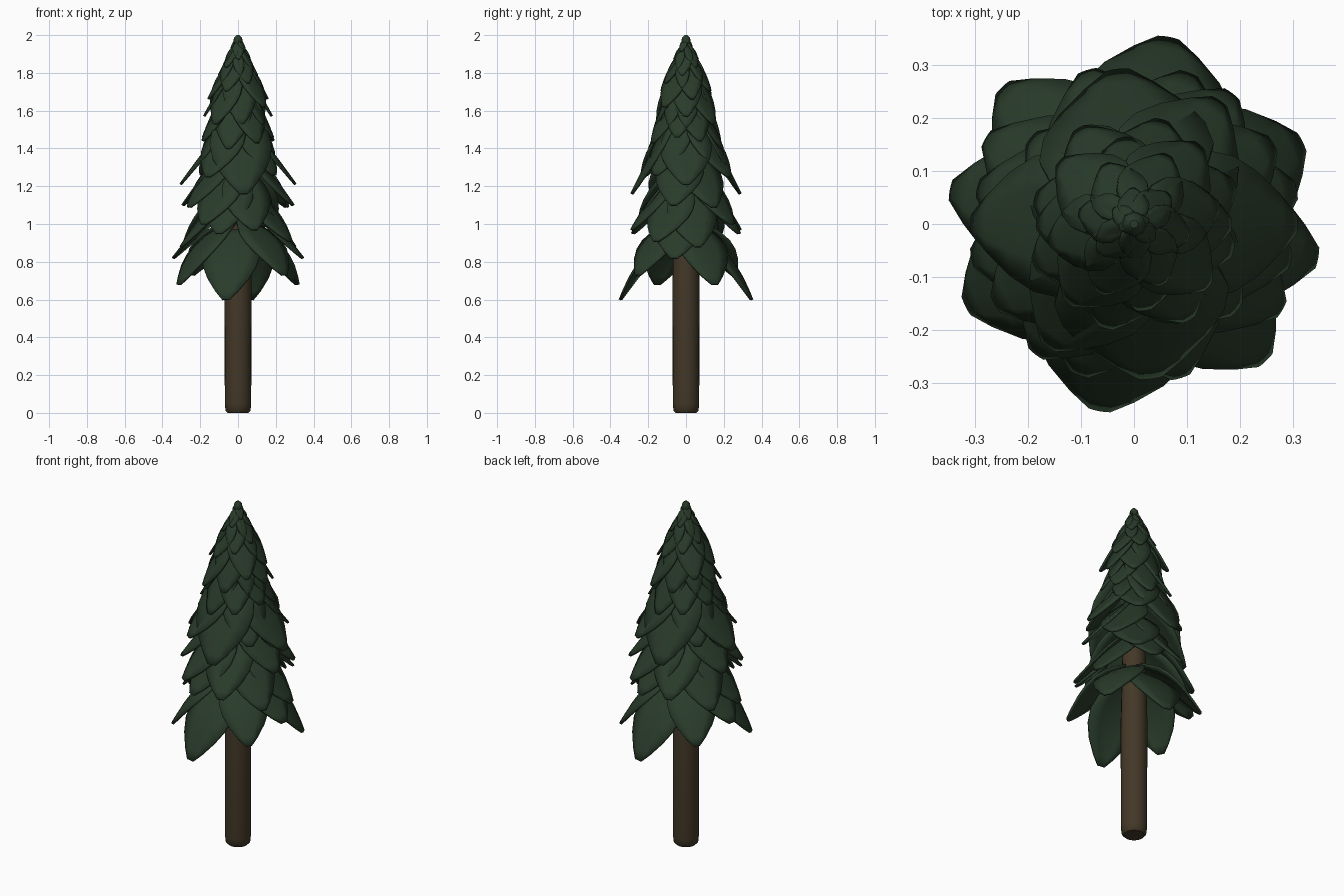
import bpy, bmesh, math
from mathutils import Vector

if "Cube" in bpy.data.objects:
    bpy.data.objects.remove(bpy.data.objects["Cube"])


def material(name, rgb):
    m = bpy.data.materials.new(name)
    m.diffuse_color = (*rgb, 1)
    m.use_nodes = True
    m.node_tree.nodes["Principled BSDF"].inputs["Base Color"].default_value = m.diffuse_color
    return m


GREEN = material("dark pine green", (0.022, 0.044, 0.023))
BROWN = material("bark brown", (0.057, 0.040, 0.021))


def finish(name, bm, mat, angle):
    bmesh.ops.recalc_face_normals(bm, faces=bm.faces)
    me = bpy.data.meshes.new(name)
    bm.to_mesh(me)
    bm.free()
    me.materials.append(mat)
    ob = bpy.data.objects.new(name, me)
    bpy.context.collection.objects.link(ob)
    bpy.ops.object.select_all(action='DESELECT')
    ob.select_set(True)
    bpy.context.view_layer.objects.active = ob
    bpy.ops.object.shade_smooth_by_angle(angle=math.radians(angle))
    return ob


def lathe(name, profile, mat, sides=16):
    bm = bmesh.new()
    rings = [[bm.verts.new((r * math.cos(a), r * math.sin(a), z))
              for a in (2 * math.pi * k / sides for k in range(sides))]
             for r, z in profile]
    for lo, hi in zip(rings, rings[1:]):
        for k in range(sides):
            n = (k + 1) % sides
            bm.faces.new((lo[k], lo[n], hi[n], hi[k]))
    bm.faces.new(rings[0])
    bm.faces.new(rings[-1])
    return finish(name, bm, mat, 40)


# trunk with a softened foot, and the small bud at the top
lathe("trunk", [(0.055, 0), (0.066, 0.012), (0.07, 0.05), (0.071, 0.7), (0.062, 1.1),
                (0.047, 1.5), (0.025, 1.8), (0.012, 1.96)], BROWN)
lathe("top_bud", [(0.012, 1.94), (0.024, 1.96), (0.022, 1.985), (0.008, 2.0)], GREEN, 8)

# leaf outline: position along the leaf, share of full width
OUTLINE = [(0, .3), (.15, .62), (.3, .9), (.45, 1), (.6, .93), (.75, .72), (.9, .4), (1, .13)]


def add_leaf(bm, angle, root_z, tip_z, tip_r):
    """Drooping leaf from the trunk axis to its tip; the lowest ones arch the most."""
    out = Vector((math.cos(angle), math.sin(angle), 0))
    side = Vector((-out.y, out.x, 0))
    root, tip = out * tip_r * 0.08 + Vector((0, 0, root_z)), out * tip_r + Vector((0, 0, tip_z))
    along = tip - root
    normal = along.normalized().cross(side)
    if normal.z < 0:
        normal.negate()
    half = along.length * (0.30 if root_z < 1.65 else 0.26)
    arch = 0.28 if root_z < 1.05 else 0.04
    rows = []
    for t, w in OUTLINE:
        mid = root + along * t + normal * (arch * half * math.sin(math.pi * t))
        rows.append([bm.verts.new(mid + side * (half * w * s) - normal * (0.12 * half * w * s * s))
                     for s in (-1, -.5, 0, .5, 1)])
    for a, b in zip(rows, rows[1:]):
        for k in range(4):
            bm.faces.new((a[k], a[k + 1], b[k + 1], b[k]))


# opposite leaf pairs: angle, root height, tip height, tip radius
PAIRS = [(79.5, .99, .60, .355), (26, 1.02, .68, .35), (134, 1.03, .73, .355), (169.5, 1.17, .82, .35),
         (12, 1.22, .88, .31), (150, 1.23, .91, .32), (107, 1.31, .97, .30), (70, 1.30, .95, .30),
         (53, 1.33, 1.0, .305), (30, 1.42, 1.09, .30), (167, 1.43, 1.1, .30),
         (96, 1.64, 1.16, .29), (0, 1.57, 1.21, .305), (55, 1.58, 1.25, .28), (140, 1.58, 1.26, .25),
         (75, 1.73, 1.4, .20), (22, 1.75, 1.44, .20), (120, 1.75, 1.43, .205), (165, 1.77, 1.46, .19),
         (50, 1.83, 1.53, .19), (97, 1.85, 1.53, .16), (0, 1.85, 1.57, .18)]
# the crown shrinks steadily towards the top
for i in range(9):
    f = i / 8
    PAIRS.append((140 + i * 52, 1.88 + .11 * f ** .8, 1.62 + .335 * f, .155 * (1 - f) + .025))

bm = bmesh.new()
for deg, root_z, tip_z, r in PAIRS:
    for turn in (0, math.pi):
        add_leaf(bm, math.radians(deg) + turn, root_z, tip_z, r)
leaves = finish("leaves", bm, GREEN, 40)
solid = leaves.modifiers.new("thickness", 'SOLIDIFY')
solid.thickness = 0.012
solid.offset = 0
